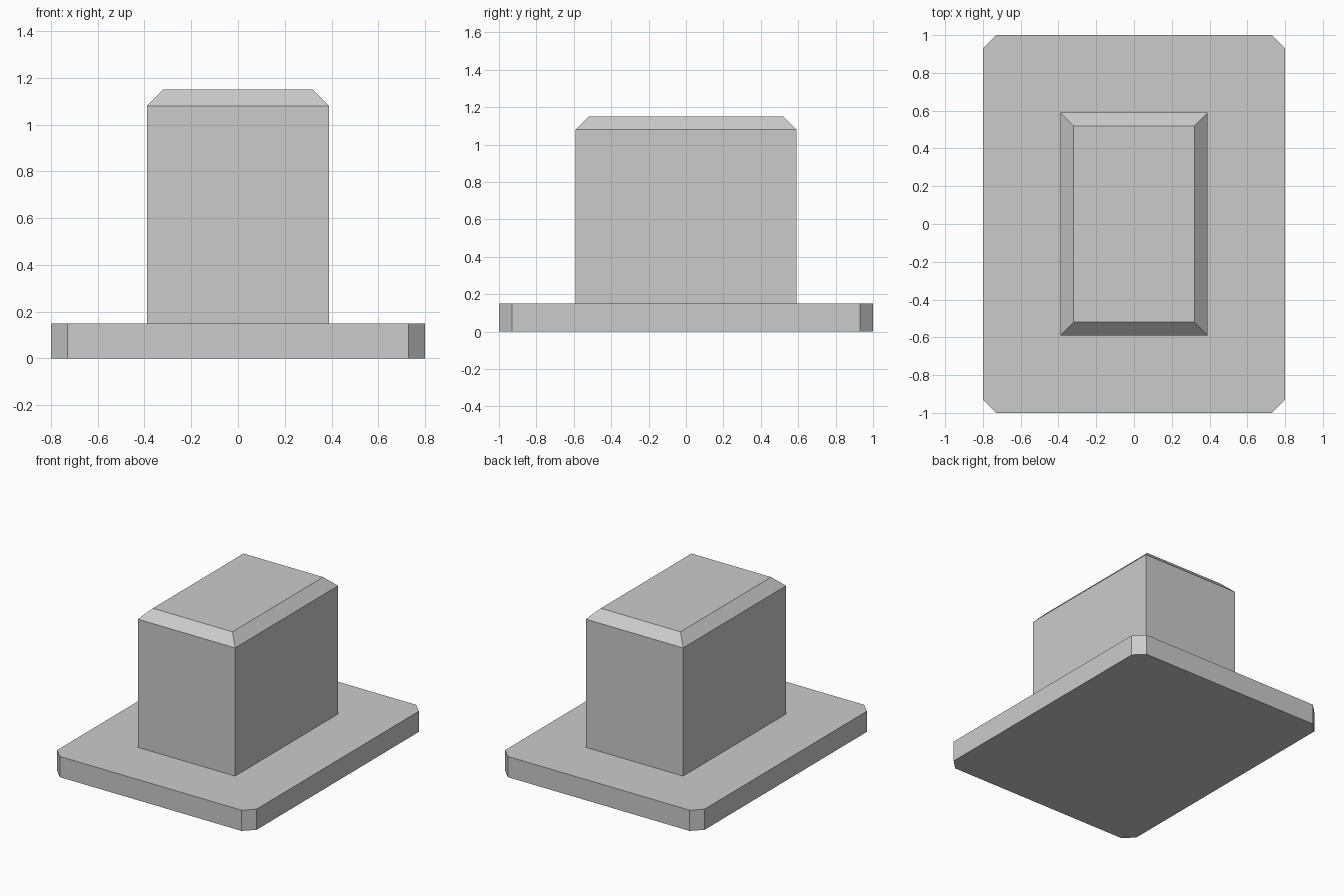
import bpy
import bmesh

cube = bpy.data.objects.get("Cube")
if cube:
    bpy.data.objects.remove(cube, do_unlink=True)

grey = bpy.data.materials.new("plain_grey")
grey.use_nodes = True
color = (0.6, 0.6, 0.6, 1)
grey.diffuse_color = color
grey.node_tree.nodes["Principled BSDF"].inputs["Base Color"].default_value = color


def chamfered_box(name, size, bottom, chamfer, edge_rule):
    """Box standing at height bottom, with the edges picked by edge_rule cut flat."""
    bm = bmesh.new()
    bmesh.ops.create_cube(bm, size=1)
    for v in bm.verts:
        v.co.x *= size[0]
        v.co.y *= size[1]
        v.co.z = (v.co.z + 0.5) * size[2]
    edges = [e for e in bm.edges if edge_rule(e, size[2])]
    bmesh.ops.bevel(bm, geom=edges, offset=chamfer, segments=1,
                    affect='EDGES', offset_type='OFFSET')
    mesh = bpy.data.meshes.new(name)
    bm.to_mesh(mesh)
    bm.free()
    mesh.materials.append(grey)
    obj = bpy.data.objects.new(name, mesh)
    obj.location.z = bottom
    bpy.context.collection.objects.link(obj)
    return obj


def upright(edge, height):
    return abs(edge.verts[0].co.z - edge.verts[1].co.z) > height / 2


def top_rim(edge, height):
    return all(v.co.z > height * 0.9 for v in edge.verts)


# Base plate with cut corners, and the block with a sloped top rim
# (a bevel of width w sets back both neighbouring faces by w)
chamfered_box("base_plate", (1.6, 2.0, 0.15), 0, 0.1 * 2 ** -0.5, upright)
chamfered_box("block", (0.78, 1.18, 1.0), 0.15, 0.1 * 2 ** -0.5, top_rim)
